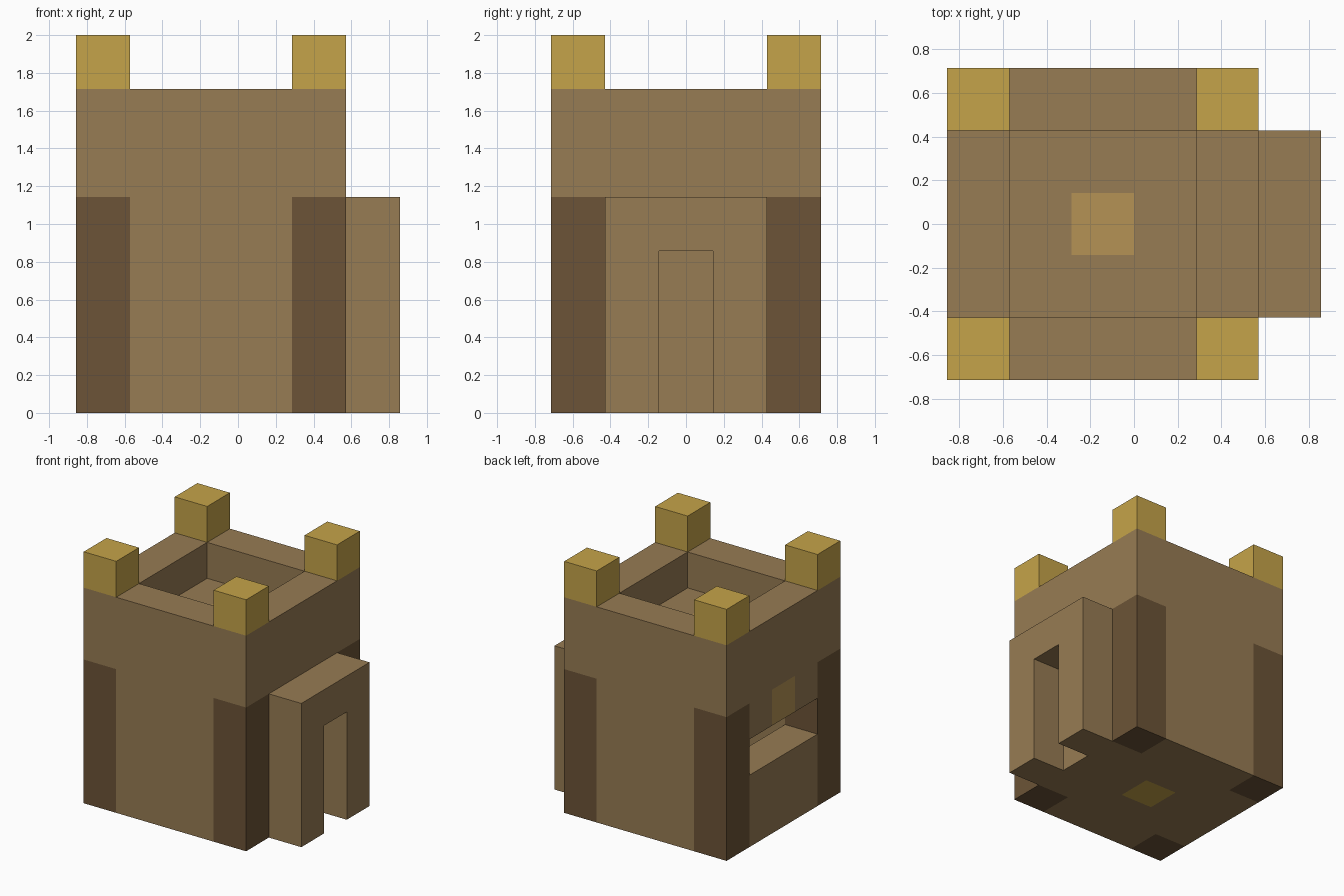
import bpy
import bmesh
from mathutils import Vector

cube = bpy.data.objects.get("Cube")
if cube:
    bpy.data.objects.remove(cube, do_unlink=True)

U = 2 / 7                               # size of one building block
ORIGIN = Vector((-3 * U, -2.5 * U, 0))


def make_material(name, rgb):
    mat = bpy.data.materials.new(name)
    mat.use_nodes = True
    color = (*rgb, 1)
    mat.diffuse_color = color
    mat.node_tree.nodes["Principled BSDF"].inputs["Base Color"].default_value = color
    return mat


BROWN, DARK, TAN, GOLD = range(4)
materials = [
    make_material("brown_stone", (0.31, 0.20, 0.087)),
    make_material("dark_stone", (0.15, 0.088, 0.038)),
    make_material("tan_stone", (0.46, 0.29, 0.091)),
    make_material("gold", (0.56, 0.37, 0.067)),
]


def blocks(xs, ys, zs):
    return {(x, y, z) for x in xs for y in ys for z in zs}


# Tower: a shell with ground floor, roof deck and one wide window
room = blocks(range(1, 4), range(1, 4), range(1, 4))
roof_well = blocks(range(1, 4), range(1, 4), [5])
window = blocks([0], range(1, 4), [2])
tower = blocks(range(5), range(5), range(6)) - room - roof_well - window

# Porch: a square arch against the side wall
porch = blocks([5], range(1, 4), range(4)) - blocks([5], [2], range(3))

# Merlons: one block on each corner
merlons = blocks([0, 4], [0, 4], [6])

solid = tower | porch | merlons


def block_color(cell):
    x, y, z = cell
    if z == 6 or cell == (2, 2, 0):
        return GOLD
    if cell in ((2, 2, 4), (0, 2, 3)):
        return TAN
    if x in (0, 4) and y in (0, 4) and z < 4:
        return DARK
    return BROWN


def build(name, cells):
    """Make one mesh from the exposed sides of a set of blocks."""
    bm = bmesh.new()
    for cell in sorted(cells):
        center = ORIGIN + (Vector(cell) + Vector((0.5, 0.5, 0.5))) * U
        for axis in range(3):
            for sign in (-1, 1):
                normal = Vector((0, 0, 0))
                normal[axis] = sign
                neighbour = tuple(c + int(n) for c, n in zip(cell, normal))
                if neighbour in solid:
                    continue
                side = Vector((0, 0, 0))
                side[(axis + 1) % 3] = 1
                up = normal.cross(side)
                corners = (-side - up, side - up, side + up, up - side)
                face = bm.faces.new(
                    [bm.verts.new(center + (normal + c) * U / 2) for c in corners])
                face.material_index = block_color(cell)
    bmesh.ops.remove_doubles(bm, verts=bm.verts, dist=0.001)
    mesh = bpy.data.meshes.new(name)
    bm.to_mesh(mesh)
    bm.free()
    for mat in materials:
        mesh.materials.append(mat)
    obj = bpy.data.objects.new(name, mesh)
    bpy.context.collection.objects.link(obj)
    return obj


build("tower", tower)
build("porch", porch)
for x, y, z in sorted(merlons):
    depth = "front" if y == 0 else "back"
    side = "right" if x == 0 else "left"
    build(f"merlon_{depth}_{side}", {(x, y, z)})
